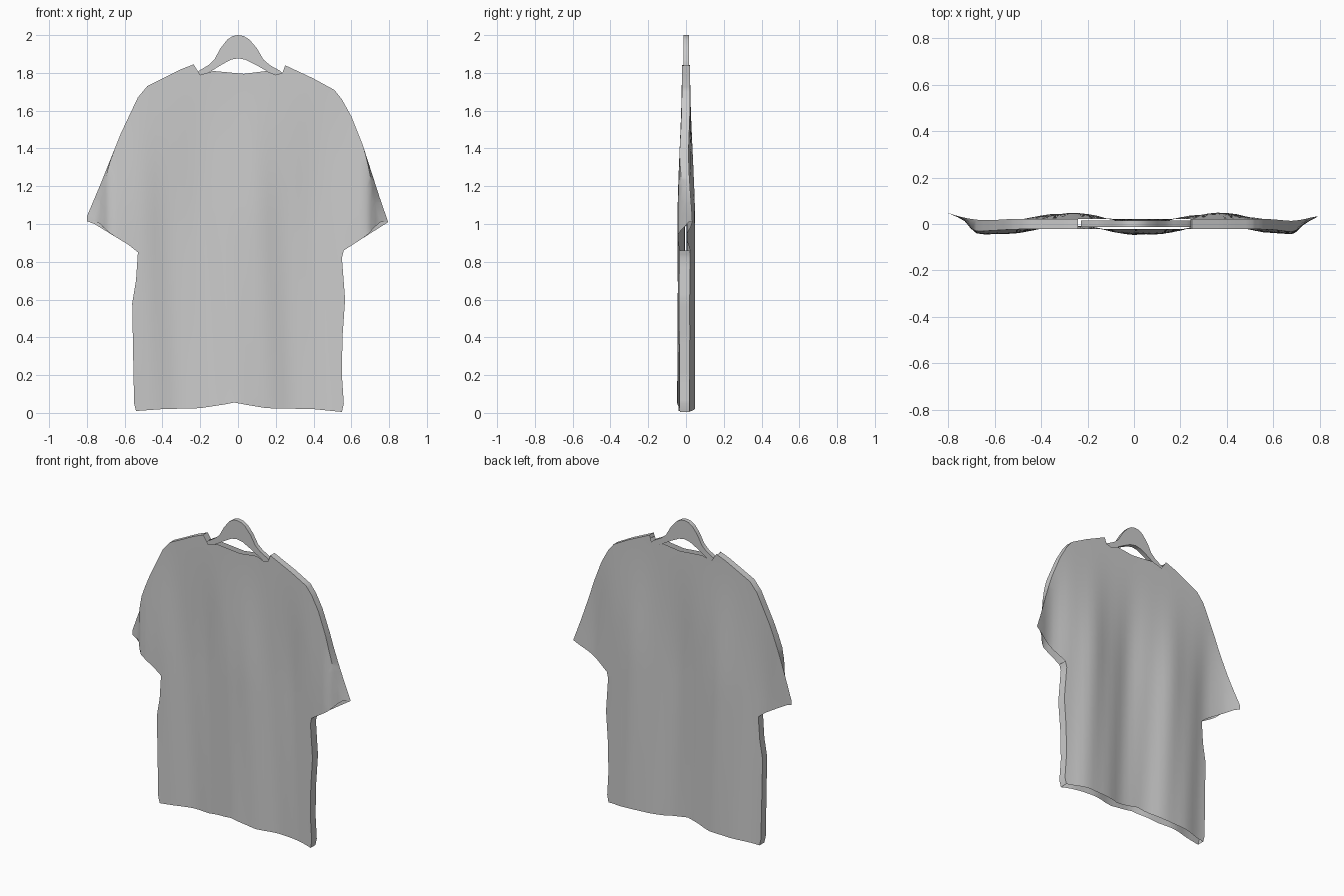
import bpy, bmesh, math
from mathutils import Vector

cube = bpy.data.objects.get("Cube")
if cube:
    bpy.data.objects.remove(cube)

fabric = bpy.data.materials.new("light_grey")
fabric.use_nodes = True
grey = (0.6, 0.6, 0.6, 1)
fabric.diffuse_color = grey
fabric.node_tree.nodes["Principled BSDF"].inputs["Base Color"].default_value = grey


def ease(value, low, high):
    t = min(max((value - low) / (high - low), 0), 1)
    return t * t * (3 - 2 * t)


def finish(bm, name, angle):
    mesh = bpy.data.meshes.new(name)
    bm.to_mesh(mesh)
    bm.free()
    mesh.materials.append(fabric)
    obj = bpy.data.objects.new(name, mesh)
    bpy.context.collection.objects.link(obj)
    bpy.ops.object.select_all(action='DESELECT')
    obj.select_set(True)
    bpy.context.view_layer.objects.active = obj
    bpy.ops.object.shade_smooth_by_angle(angle=math.radians(angle))
    return obj


def cut_strips(bm, axis, low, high, step):
    """Slice a flat sheet into even strips along one axis."""
    normal = Vector((axis == 'x', 0, axis == 'z'))
    for i in range(1, math.ceil((high - low) / step)):
        bmesh.ops.bisect_plane(bm, geom=bm.verts[:] + bm.edges[:] + bm.faces[:],
                               plane_co=normal * (low + i * step), plane_no=normal, dist=0.004)


# Shirt outline, from the hem round the left sleeve, neck and right sleeve
hem = [(-.54, .01), (-.4, .02), (-.2, .025), (-.07, .045), (-.02, .055), (.06, .04),
       (.15, .025), (.4, .02), (.55, .005)]
left_side = [(.56, .05), (.55, .2), (.553, .4), (.567, .6), (.55, .82), (.56, .86)]
left_sleeve = [(.7, .95), (.795, 1.01), (.75, 1.14), (.66, 1.42), (.6, 1.57), (.55, 1.66),
               (.51, 1.71), (.4, 1.77)]
neck = [(.25, 1.84), (.235, 1.8), (.2, 1.79), (.15, 1.81), (.03, 1.795), (-.13, 1.81),
        (-.2, 1.79), (-.235, 1.845)]
right_sleeve = [(-.3, 1.82), (-.48, 1.73), (-.53, 1.67), (-.62, 1.48), (-.72, 1.23),
                (-.8, 1.04), (-.8, 1.015), (-.76, 1), (-.58, .89)]
right_side = [(-.53, .85), (-.54, .7), (-.56, .58), (-.555, .3), (-.55, .05)]
outline = hem + left_side + left_sleeve + neck + right_sleeve + right_side

# Front sheet, gridded so that the cloth can drape
bm = bmesh.new()
bm.faces.new([bm.verts.new((x, 0, z)) for x, z in outline])
cut_strips(bm, 'x', -.8, .8, .04)
cut_strips(bm, 'z', 0, 1.85, .07)


def is_opening(edge):
    """Hem, neck and cuffs stay open."""
    a, b = (v.co for v in edge.verts)
    mid, flat = (a + b) / 2, abs(a.x - b.x) > abs(a.z - b.z)
    return ((mid.z < .07 and flat) or (abs(mid.x) < .245 and mid.z > 1.7)
            or (abs(mid.x) > .53 and .84 < mid.z < 1.02 and flat))


# Back sheet and the side and shoulder strips joining it to the front
front_faces, front_verts = bm.faces[:], bm.verts[:]
seams = [e for e in bm.edges if e.is_boundary and not is_opening(e)]
twin = {v: bm.verts.new(v.co) for v in front_verts}
for f in front_faces:
    bm.faces.new([twin[v] for v in reversed(f.verts)])
for e in seams:
    loop = e.link_loops[0]
    a, b = loop.vert, loop.link_loop_next.vert
    bm.faces.new((b, a, twin[a], twin[b]))


def drape(v, side):
    """Hang the cloth in soft vertical folds that deepen below the shoulders."""
    x, z = v.co.x, v.co.z
    low = 1 - ease(z, .95, 1.8)
    tip = ease(abs(x), .66, .8)
    fold = -.02 * math.cos((x - .04) * math.tau / .64) * low
    crease = .003 * math.sin(x * 31 + z * 2 + side) * low
    thickness = (.022 + .004 * low) * (1 - .6 * tip)
    v.co.y = fold + crease + side * thickness + .03 * tip
    if side < 0:
        v.co.x -= math.copysign(.04 * tip, x)


for v in front_verts:
    drape(twin[v], 1)
    drape(v, -1)
finish(bm, "shirt", 40)

# Hanger: a flat arch rising out of the neck
outer = [(.245, 1.785), (.225, 1.81), (.17, 1.84), (.135, 1.87), (.1, 1.93), (.06, 1.977),
         (.03, 1.995), (0, 2)]
inner = [(0, 1.877), (.04, 1.87), (.09, 1.845), (.16, 1.805), (.2, 1.78)]
arch = outer + [(-x * .93, z) for x, z in outer[-2::-1]]
arch += [(-x * .93, z) for x, z in inner[::-1]] + inner[1:]
bm = bmesh.new()
face = bm.faces.new([bm.verts.new((x, -.013, z)) for x, z in arch])
solid = bmesh.ops.extrude_face_region(bm, geom=[face], use_keep_orig=True)
for v in solid["geom"]:
    if isinstance(v, bmesh.types.BMVert):
        v.co.y = .015
bmesh.ops.recalc_face_normals(bm, faces=bm.faces[:])
finish(bm, "hanger", 35)
